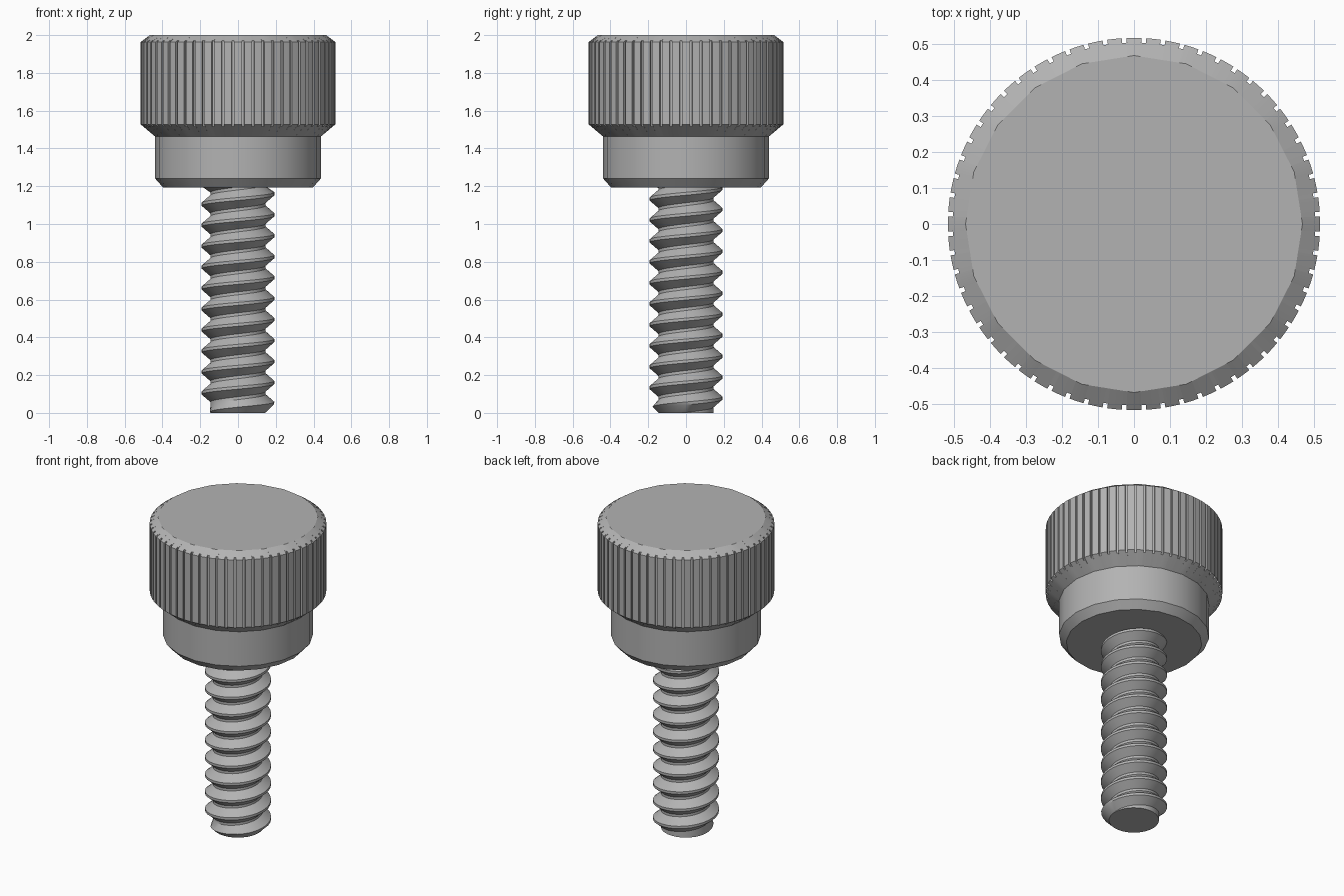
import bpy, bmesh, math

cube = bpy.data.objects.get("Cube")
if cube:
    bpy.data.objects.remove(cube, do_unlink=True)

steel = bpy.data.materials.new("grey steel")
steel.use_nodes = True
grey = (0.45, 0.45, 0.45, 1)
steel.diffuse_color = grey
steel.node_tree.nodes["Principled BSDF"].inputs["Base Color"].default_value = grey

SIDES, TEETH = 20, 60
TAU = math.tau


def finish(name, bm):
    bmesh.ops.remove_doubles(bm, verts=bm.verts, dist=0.0005)
    bmesh.ops.recalc_face_normals(bm, faces=bm.faces)
    mesh = bpy.data.meshes.new(name)
    bm.to_mesh(mesh)
    bm.free()
    mesh.materials.append(steel)
    obj = bpy.data.objects.new(name, mesh)
    bpy.context.collection.objects.link(obj)
    bpy.ops.object.select_all(action="DESELECT")
    obj.select_set(True)
    bpy.context.view_layer.objects.active = obj
    bpy.ops.object.shade_smooth_by_angle(angle=math.radians(30))


def polar(r, a, z):
    return (r * math.cos(a), r * math.sin(a), z)


def bridge(bm, low, high):
    n = len(low)
    for i in range(n):
        j = (i + 1) % n
        bm.faces.new((low[i], low[j], high[j], high[i]))


def polygon_radius(r, a):
    # Distance to the edge of a regular polygon in direction a
    step = TAU / SIDES
    return r * math.cos(step / 2) / math.cos(a % step - step / 2)


# Knurled head: toothed wall between two chamfers
OUTER, INNER = 0.516, 0.503
pitch_angle, half_slot = TAU / TEETH, 0.0125
angles = []
for t in range(TEETH):
    start, mid = t * pitch_angle, (t + 0.5) * pitch_angle
    angles += [(start, OUTER), (mid - half_slot, OUTER), (mid - half_slot, INNER),
               (mid + half_slot, INNER), (mid + half_slot, OUTER)]

bm = bmesh.new()


def ring(point):
    return [bm.verts.new(point(a, r)) for a, r in angles]


rings = [
    ring(lambda a, r: polar(polygon_radius(0.44, a), a, 1.464)),
    ring(lambda a, r: polar(r, a, 1.528 - (OUTER - r) * 0.84)),
    ring(lambda a, r: polar(r, a, 1.963 + (OUTER - r) * 0.75)),
    ring(lambda a, r: polar(polygon_radius(0.467, a), a, 2.0)),
]
for low, high in zip(rings, rings[1:]):
    bridge(bm, low, high)
bm.faces.new(rings[-1])
finish("knurled_head", bm)

# Collar below the head
bm = bmesh.new()
rings = [[bm.verts.new(polar(r, i * TAU / SIDES, z)) for i in range(SIDES)]
         for r, z in ((0.397, 1.194), (0.439, 1.241), (0.439, 1.47))]
for low, high in zip(rings, rings[1:]):
    bridge(bm, low, high)
bm.faces.new(rings[0])
finish("collar", bm)

# Threaded shank: V profile swept along a right-hand helix, trimmed at both ends
PITCH, ROOT, CREST, STEPS, TOP = 0.111, 0.146, 0.193, 32, 1.2
profile = ((0, ROOT), (0.14, ROOT), (0.5, CREST), (0.64, CREST), (1, ROOT))
bm = bmesh.new()
rows = []
for k in range(-2 * STEPS, 12 * STEPS + 1):
    row = []
    for part, r in profile:
        z = PITCH * (k / STEPS + part) - 0.013
        z = min(max(z, 0), TOP)
        r = min(r, ROOT + z)
        row.append(bm.verts.new(polar(r, k * TAU / STEPS, z)))
    rows.append(row)
for a, b in zip(rows, rows[1:]):
    for i in range(len(profile) - 1):
        quad = (a[i], b[i], b[i + 1], a[i + 1])
        if max(v.co.z for v in quad) > 0 and min(v.co.z for v in quad) < TOP:
            bm.faces.new(quad)
bmesh.ops.delete(bm, geom=[v for v in bm.verts if not v.link_faces], context="VERTS")
bm.faces.new([bm.verts.new(polar(ROOT, i * TAU / STEPS, 0)) for i in range(STEPS)])
bmesh.ops.remove_doubles(bm, verts=bm.verts, dist=0.0005)
bmesh.ops.dissolve_degenerate(bm, edges=bm.edges, dist=0.0005)
finish("threaded_shank", bm)
